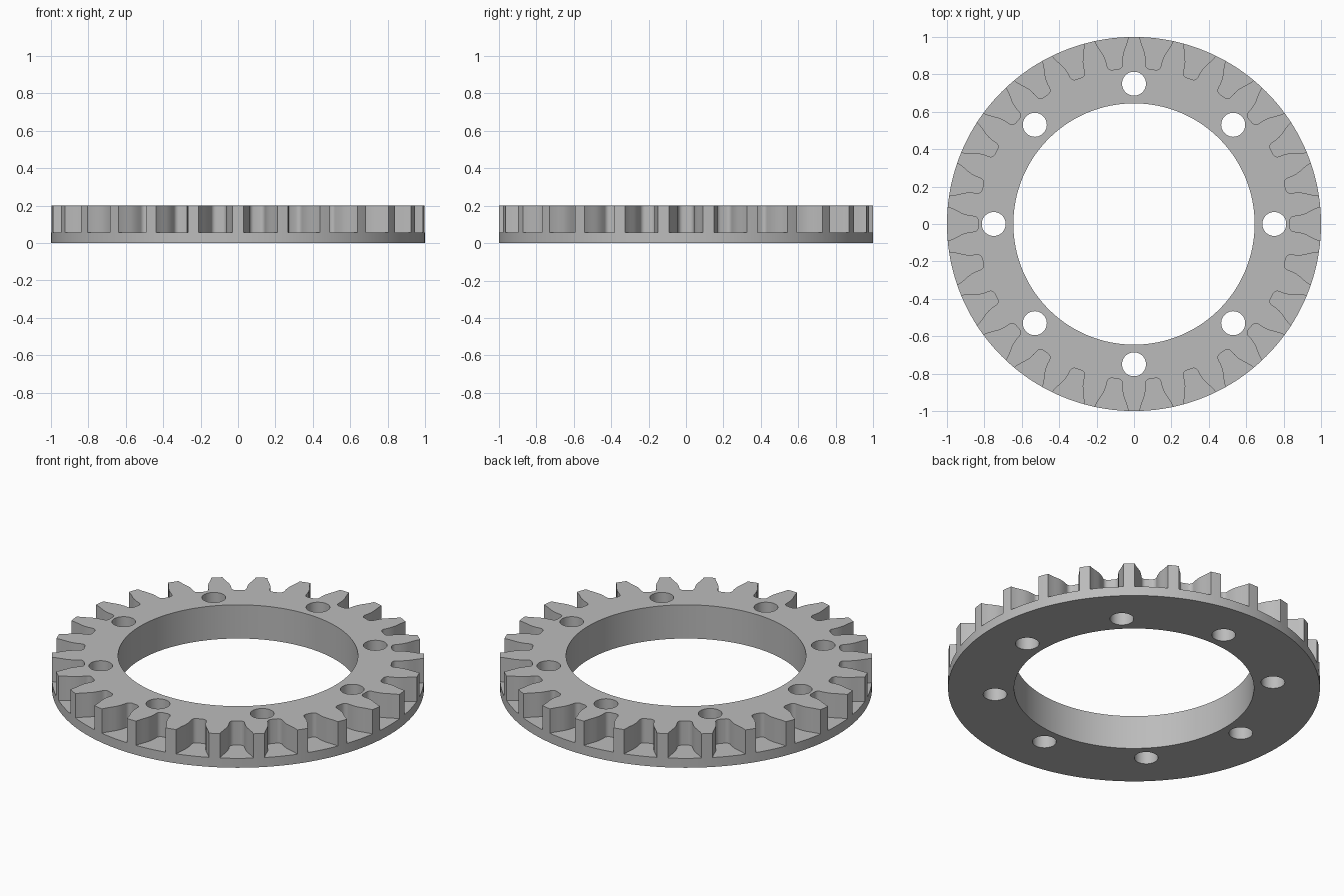
import bpy, bmesh
from math import pi, cos, sin, radians
from mathutils import Matrix

cube = bpy.data.objects.get("Cube")
if cube:
    bpy.data.objects.remove(cube)

TEETH, HOLES = 26, 8
HEIGHT, FLANGE = 0.2, 0.056
OUTER, BORE = 1.0, 0.645


def circle(radius, count, cx=0.0):
    return [(cx + radius * cos(2 * pi * i / count), radius * sin(2 * pi * i / count))
            for i in range(count)]


def prism(bm, outline, z0, z1, angle=0.0):
    """Add a closed upright prism, turned about z."""
    turn = Matrix.Rotation(angle, 3, 'Z')
    low = [bm.verts.new(turn @ Matrix.Translation((x, y, z0)).translation) for x, y in outline]
    face = bm.faces.new(low)
    up = bmesh.ops.extrude_face_region(bm, geom=[face])["geom"]
    for v in up:
        if isinstance(v, bmesh.types.BMVert):
            v.co.z = z1


def make_object(name, bm):
    bmesh.ops.recalc_face_normals(bm, faces=bm.faces)
    mesh = bpy.data.meshes.new(name)
    bm.to_mesh(mesh)
    bm.free()
    ob = bpy.data.objects.new(name, mesh)
    bpy.context.collection.objects.link(ob)
    return ob


# Solid disc
bm = bmesh.new()
prism(bm, circle(OUTER, 208), 0, HEIGHT)
ring = make_object("toothed_ring", bm)

# Tooth gap outline: curved flanks running into a rounded root
flank = [(1.04, 0.108), (1.0, 0.092), (0.975, 0.083), (0.95, 0.071),
         (0.925, 0.058), (0.905, 0.050), (0.88, 0.044), (0.857, 0.041)]
fillet = [(0.857 - 0.025 * sin(radians(a)), 0.016 + 0.025 * cos(radians(a)))
          for a in range(18, 91, 18)]
half = flank + fillet
gap = half + [(x, -y) for x, y in reversed(half)]

# Cutter for the bore, bolt holes and tooth gaps
bm = bmesh.new()
prism(bm, circle(BORE, 160), -0.1, HEIGHT + 0.1)
for i in range(HOLES):
    prism(bm, circle(0.064, 48, 0.75), -0.1, HEIGHT + 0.1, 2 * pi * i / HOLES)
for i in range(TEETH):
    prism(bm, gap, FLANGE, HEIGHT + 0.1, 2 * pi * i / TEETH)
cutter = make_object("ring_cutter", bm)
cutter.hide_render = True

# Cut, then drop the cutter
cut = ring.modifiers.new("cut", 'BOOLEAN')
cut.operation = 'DIFFERENCE'
cut.solver = 'EXACT'
cut.object = cutter
bpy.ops.object.select_all(action='DESELECT')
bpy.context.view_layer.objects.active = ring
ring.select_set(True)
bpy.ops.object.modifier_apply(modifier=cut.name)
bpy.data.objects.remove(cutter)

# Plain grey metal
grey = bpy.data.materials.new("grey_metal")
grey.use_nodes = True
colour = (0.5, 0.5, 0.5, 1)
grey.diffuse_color = colour
grey.node_tree.nodes["Principled BSDF"].inputs["Base Color"].default_value = colour
ring.data.materials.clear()
ring.data.materials.append(grey)
bpy.ops.object.shade_smooth_by_angle(angle=radians(30))
